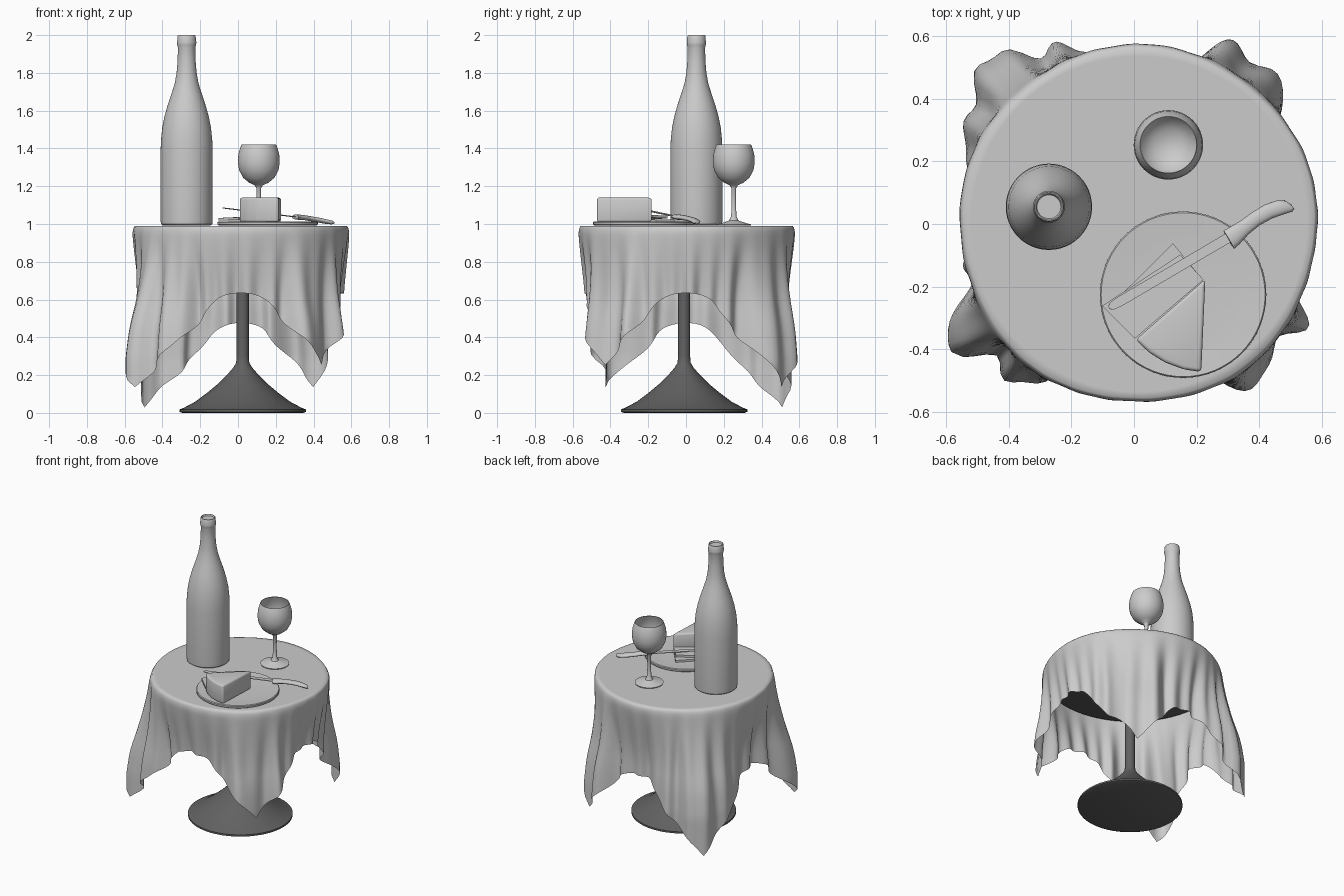
import bpy, bmesh
from math import sin, cos, pi, radians, exp, atan2
from mathutils import Vector


def finish(name, bm, angle=40, mat=None):
    bmesh.ops.recalc_face_normals(bm, faces=bm.faces[:])
    me = bpy.data.meshes.new(name)
    bm.to_mesh(me)
    bm.free()
    ob = bpy.data.objects.new(name, me)
    bpy.context.collection.objects.link(ob)
    bpy.ops.object.select_all(action='DESELECT')
    ob.select_set(True)
    bpy.context.view_layer.objects.active = ob
    bpy.ops.object.shade_smooth_by_angle(angle=radians(angle))
    if mat:
        me.materials.append(mat)
    return ob


def skin(bm, rings, caps=True):
    """Bridge equal-length closed rings of points."""
    vs = [[bm.verts.new(p) for p in ring] for ring in rings]
    n = len(vs[0])
    for a, b in zip(vs, vs[1:]):
        for i in range(n):
            j = (i + 1) % n
            bm.faces.new((a[i], a[j], b[j], b[i]))
    if caps:
        bm.faces.new(vs[0])
        bm.faces.new(vs[-1])


def lathe(name, cx, cy, profile, n=48, mat=None):
    bm = bmesh.new()
    skin(bm, [[(cx + r * cos(2 * pi * i / n), cy + r * sin(2 * pi * i / n), z)
               for i in range(n)] for r, z in profile])
    return finish(name, bm, 40, mat)


def prism(name, bottom, top, bevel=0.0):
    bm = bmesh.new()
    skin(bm, [bottom, top])
    if bevel:
        bmesh.ops.bevel(bm, geom=bm.edges[:], offset=bevel, segments=3,
                        profile=0.5, affect='EDGES')
    return finish(name, bm, 50)


def smooth(x):
    x = max(0, min(1, x))
    return x * x * (3 - 2 * x)


dark = bpy.data.materials.new("dark_metal")
dark.diffuse_color = (0.12, 0.12, 0.12, 1)

# Pedestal and table top
lathe("pedestal", 0.025, -0.01,
      [(0.32, 0), (0.335, 0.006), (0.335, 0.018), (0.31, 0.028), (0.25, 0.06),
       (0.19, 0.105), (0.13, 0.155), (0.08, 0.205), (0.05, 0.24), (0.035, 0.265),
       (0.032, 0.3), (0.032, 0.95)], 48, dark)
lathe("table_top", 0.015, 0, [(0.55, 0.945), (0.558, 0.95), (0.558, 0.975), (0.55, 0.98)], 64, dark)

# Tablecloth: a square sheet, off centre to the back left, draped over the round top
CX, CY, R, ZT = 0.015, 0.0, 0.577, 0.99
ridges = [(134, 15, 0.2), (113, 7, 0.08), (156, 8, 0.07),      # back left
          (212, 10, 0.2), (231, 9, 0.12), (195, 5, 0.05),       # front left
          (61, 8, 0.14), (46, 8, 0.13), (77, 4, 0.03),          # back right
          (329, 8, 0.12), (307, 9, 0.13), (289, 4, 0.04), (345, 4, 0.03)]


def reach(a):
    """Distance from the table centre to the cloth edge."""
    c, s = cos(a), sin(a)
    return min((0.93 if c > 0 else 1.09) / max(abs(c), 1e-6),
               (1.09 if s > 0 else 0.93) / max(abs(s), 1e-6))


def fold(a, drop):
    deg = (a * 180 / pi) % 360
    out = 0
    for centre, width, amount in ridges:
        d = (deg - centre + 180) % 360 - 180
        out += amount * exp(-(d / width) ** 2)
    out *= 0.5 * smooth(drop / 0.6) + 0.5 * min(1, drop / 0.7)
    ripple = 0.013 * sin(29 * a + 1.5 * sin(3 * a)) + 0.008 * sin(17 * a + 1)
    return out + (ripple - 0.055) * smooth((drop + 0.05) / 0.5)


def cloth_ring(f, angles):
    ring = []
    for a in angles:
        drop = f * (reach(a) - R)
        # widen the hanging corners, gather the cloth beside them
        b = a + radians(3 * sin(8 * a) - 5 * sin(4 * a)) * smooth(drop / 0.6)
        r = R - 0.015 * exp(-drop / 0.012) + 0.004 * sin(5 * b) + fold(b, drop)
        z = ZT - 0.99 * drop - 0.006 * smooth(drop / 0.02)
        ring.append((CX + r * cos(b), CY + r * sin(b), z))
    return ring


N = 288
corners = [atan2(y, x) for x in (0.93, -1.09) for y in (1.09, -0.93)]
angles = [2 * pi * i / N for i in range(N)]
for c in corners:  # snap one column onto each corner of the sheet
    c %= 2 * pi
    angles[round(c / (2 * pi) * N) % N] = c
bm = bmesh.new()
rings = [[(CX + k * R * cos(a), CY + k * R * sin(a), ZT) for a in angles]
         for k in (0.02, 0.4, 0.8, 0.93)]
rings += [cloth_ring(f, angles) for f in [0, 0.015, 0.03, 0.06] + [0.1 + 0.9 * i / 20 for i in range(21)]]
skin(bm, rings[::-1], caps=False)
bmesh.ops.holes_fill(bm, edges=[e for e in bm.edges if e.is_boundary and
                                all((v.co.xy - Vector((CX, CY))).length < 0.05 for v in e.verts)], sides=0)
finish("tablecloth", bm, 80)

# Bottle
lathe("bottle", -0.272, 0.055,
      [(0.03, 1.01), (0.125, 0.992), (0.136, 1.0), (0.138, 1.02), (0.138, 1.38), (0.136, 1.44),
       (0.129, 1.51), (0.117, 1.57), (0.1, 1.63), (0.08, 1.69), (0.063, 1.745),
       (0.053, 1.8), (0.048, 1.86), (0.046, 1.935), (0.049, 1.945), (0.051, 1.955), (0.051, 1.965),
       (0.049, 1.975), (0.048, 1.995), (0.045, 2.0), (0.042, 2.0), (0.038, 1.99)])

# Wine glass with hollow bowl
lathe("wine_glass", 0.11, 0.253,
      [(0.09, 0.992), (0.092, 0.998), (0.06, 1.006), (0.025, 1.018), (0.014, 1.04),
       (0.012, 1.1), (0.013, 1.19), (0.022, 1.205), (0.05, 1.218), (0.083, 1.245),
       (0.104, 1.285), (0.111, 1.325), (0.108, 1.37), (0.098, 1.405), (0.091, 1.422),
       (0.089, 1.422), (0.095, 1.405), (0.105, 1.37), (0.108, 1.325), (0.101, 1.287),
       (0.081, 1.248), (0.049, 1.222), (0.01, 1.214)])

# Plate
lathe("plate", 0.157, -0.226,
      [(0.258, 0.992), (0.265, 0.997), (0.266, 1.009), (0.262, 1.014), (0.2, 1.01), (0.17, 1.008)], 64)

# Cheese wedge and two fallen slices
outline = [(0.228, -0.176), (0.005, -0.37), (0.05, -0.412), (0.1, -0.443),
           (0.16, -0.465), (0.215, -0.473)]
prism("cheese_wedge", [(x, y, 1.01) for x, y in outline],
      [(x, y, 1.14) for x, y in outline], 0.012)


def slab(name, pts, t=0.014):
    prism(name, pts, [(x, y, z + t) for x, y, z in pts])


slab("lower_slice", [(-0.05, -0.235, 1.01), (0.035, -0.32, 1.01),
                     (0.205, -0.16, 1.01), (0.125, -0.062, 1.01)])
slab("upper_slice", [(-0.102, -0.262, 1.018), (0.003, -0.366, 1.022),
                     (0.222, -0.178, 1.034), (0.148, -0.098, 1.03)])

# Knife resting across the slices
tip, heel = Vector((-0.08, -0.268, 1.085)), Vector((0.3, -0.045, 1.038))
along = (heel - tip).normalized()
side = Vector((-along.y, along.x, 0)).normalized()
up = along.cross(side)
bm = bmesh.new()
stations = [(0, 0.005), (0.012, 0.013), (0.04, 0.016), (0.445, 0.016)]
skin(bm, [[tip + along * d + side * (w * s) + up * (0.002 * h)
           for s, h in ((-1, -1), (1, -1), (1, 1), (-1, 1))] for d, w in stations])
finish("knife_blade", bm, 30)

path = [((0.303, -0.05, 1.038), 0.034, 0.013), ((0.322, -0.037, 1.036), 0.031, 0.014),
        ((0.355, -0.01, 1.033), 0.025, 0.013), ((0.39, 0.017, 1.027), 0.024, 0.013),
        ((0.43, 0.04, 1.02), 0.025, 0.013), ((0.47, 0.054, 1.012), 0.025, 0.012),
        ((0.495, 0.057, 1.008), 0.02, 0.01), ((0.507, 0.055, 1.006), 0.009, 0.005)]
bm = bmesh.new()
skin(bm, [[Vector(p) + side * (w * cos(2 * pi * i / 14)) + up * (h * sin(2 * pi * i / 14))
           for i in range(14)] for p, w, h in path])
finish("knife_handle", bm, 50)
